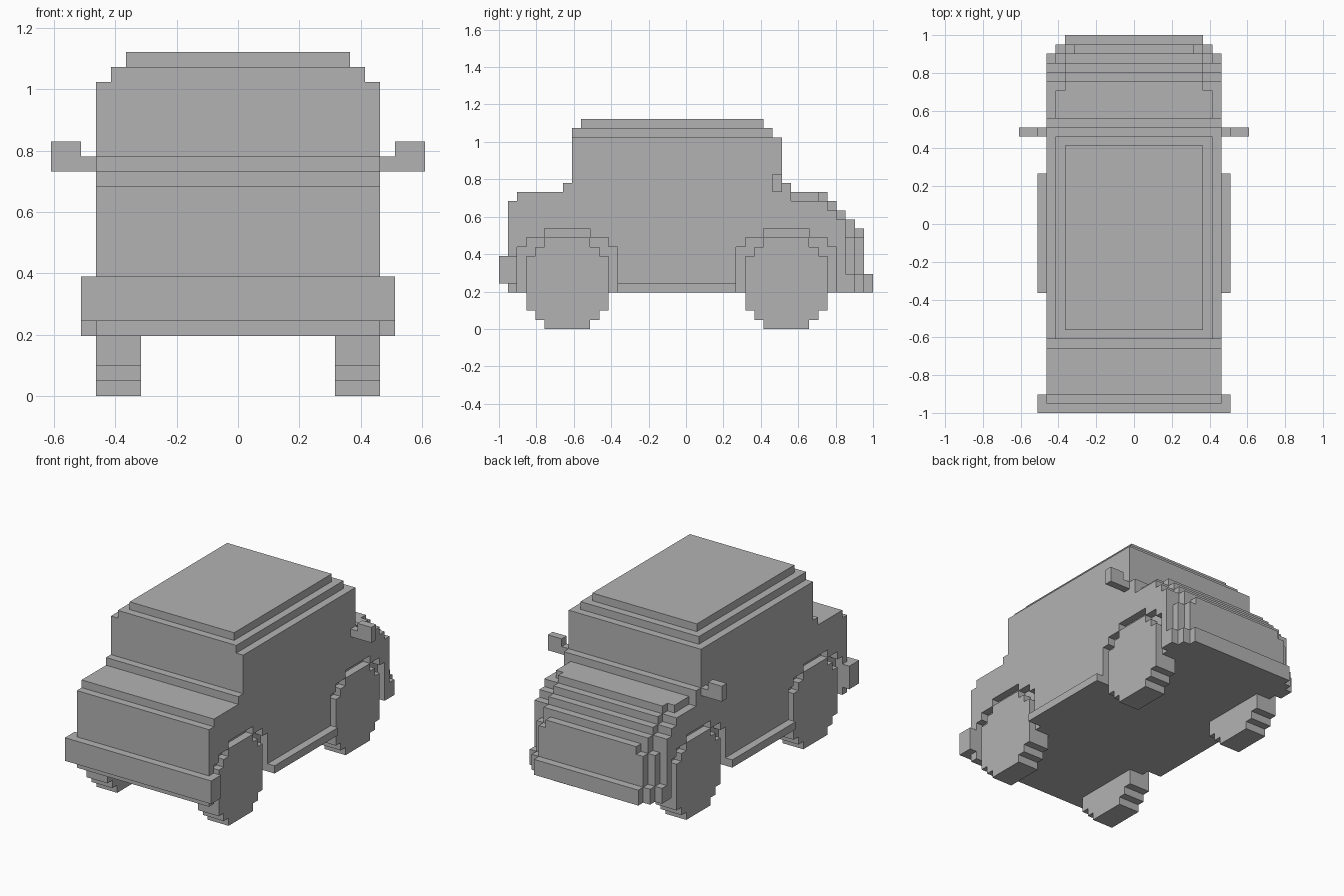
import bpy
import bmesh

cube = bpy.data.objects.get("Cube")
if cube:
    bpy.data.objects.remove(cube, do_unlink=True)

LENGTH = 41               # car length in blocks
BLOCK = 2 / LENGTH        # size of one block

paint = bpy.data.materials.new("plain grey")
paint.use_nodes = True
grey = (0.45, 0.45, 0.45, 1)
paint.diffuse_color = grey
paint.node_tree.nodes["Principled BSDF"].inputs["Base Color"].default_value = grey


def stairs(steps, end):
    """Turn (start, height) steps into a stepped line of (y, z) points."""
    points = []
    ends = [start for start, _ in steps[1:]] + [end]
    for (start, height), stop in zip(steps, ends):
        points += [(start, height), (stop, height)]
    return points


def slab(name, inner, outer, top, bottom, end, mirrored=True):
    """Extrude a stepped side profile across x, in blocks."""
    outline = []
    for point in stairs(bottom, end) + stairs(top, end)[::-1]:
        if not outline or point != outline[-1]:
            outline.append(point)
    bm = bmesh.new()
    verts = [bm.verts.new((inner * BLOCK, (y - LENGTH / 2) * BLOCK, z * BLOCK))
             for y, z in outline]
    face = bm.faces.new(verts)
    result = bmesh.ops.extrude_face_region(bm, geom=[face])
    moved = [g for g in result["geom"] if isinstance(g, bmesh.types.BMVert)]
    bmesh.ops.translate(bm, verts=moved, vec=((outer - inner) * BLOCK, 0, 0))
    bmesh.ops.recalc_face_normals(bm, faces=bm.faces)
    mesh = bpy.data.meshes.new(name)
    bm.to_mesh(mesh)
    bm.free()
    mesh.materials.append(paint)
    obj = bpy.data.objects.new(name, mesh)
    bpy.context.collection.objects.link(obj)
    if mirrored:
        obj.modifiers.new("mirror", "MIRROR").use_axis[0] = True
    return obj


def box(name, inner, outer, front, back, low, high, mirrored=True):
    return slab(name, inner, outer, [(front, high)], [(front, low)], back, mirrored)


FLOOR = 4
front_steps = [(1, 14), (2, 15), (7, 16)]

# Body: centre strip, shoulder strips, and outer panels with wheel arches
slab("body_centre", -7.5, 7.5,
     front_steps + [(8, 22), (9, 23), (29, 22), (30, 21), (31, 16), (32, 15),
                    (36, 14), (37, 13), (38, 12), (39, 10), (40, 6)],
     [(1, FLOOR)], LENGTH, mirrored=False)
slab("body_shoulder", 7.5, 8.5,
     front_steps + [(8, 22), (30, 21), (31, 16), (32, 15), (35, 14),
                    (36, 13), (37, 12), (38, 10), (39, 6)],
     [(1, FLOOR)], 40)

arches = [(1, FLOOR)]
for start in (2, 26):
    arches += [(start + offset, height) for offset, height in
               ((0, 9), (1, 10), (3, 11), (8, 10), (10, 9), (11, FLOOR))]
slab("side_panel", 8.5, 9.5,
     front_steps + [(8, 21), (31, 16), (32, 14), (36, 13), (37, 12), (38, 6)],
     arches, 39)

# Trim
box("rear_panel_cap", -6.5, 6.5, 39, 40, 10, 11, mirrored=False)
box("front_bumper", -10.5, 10.5, 0, 2, 5, 8, mirrored=False)
box("running_board", 9.5, 10.5, 13, 26, FLOOR, 5)

# Wing mirrors
box("mirror_arm", 9.5, 10.5, 30, 31, 15, 16)
box("mirror_head", 10.5, 12.5, 30, 31, 15, 17)

# Wheels
for name, start in (("front_wheel", 3), ("rear_wheel", 27)):
    top = [(start + o, z) for o, z in ((0, 8), (1, 9), (2, 10), (7, 9), (8, 8))]
    bottom = [(start + o, z) for o, z in ((0, 2), (1, 1), (2, 0), (7, 1), (8, 2))]
    slab(name, 6.5, 9.5, top, bottom, start + 9)
